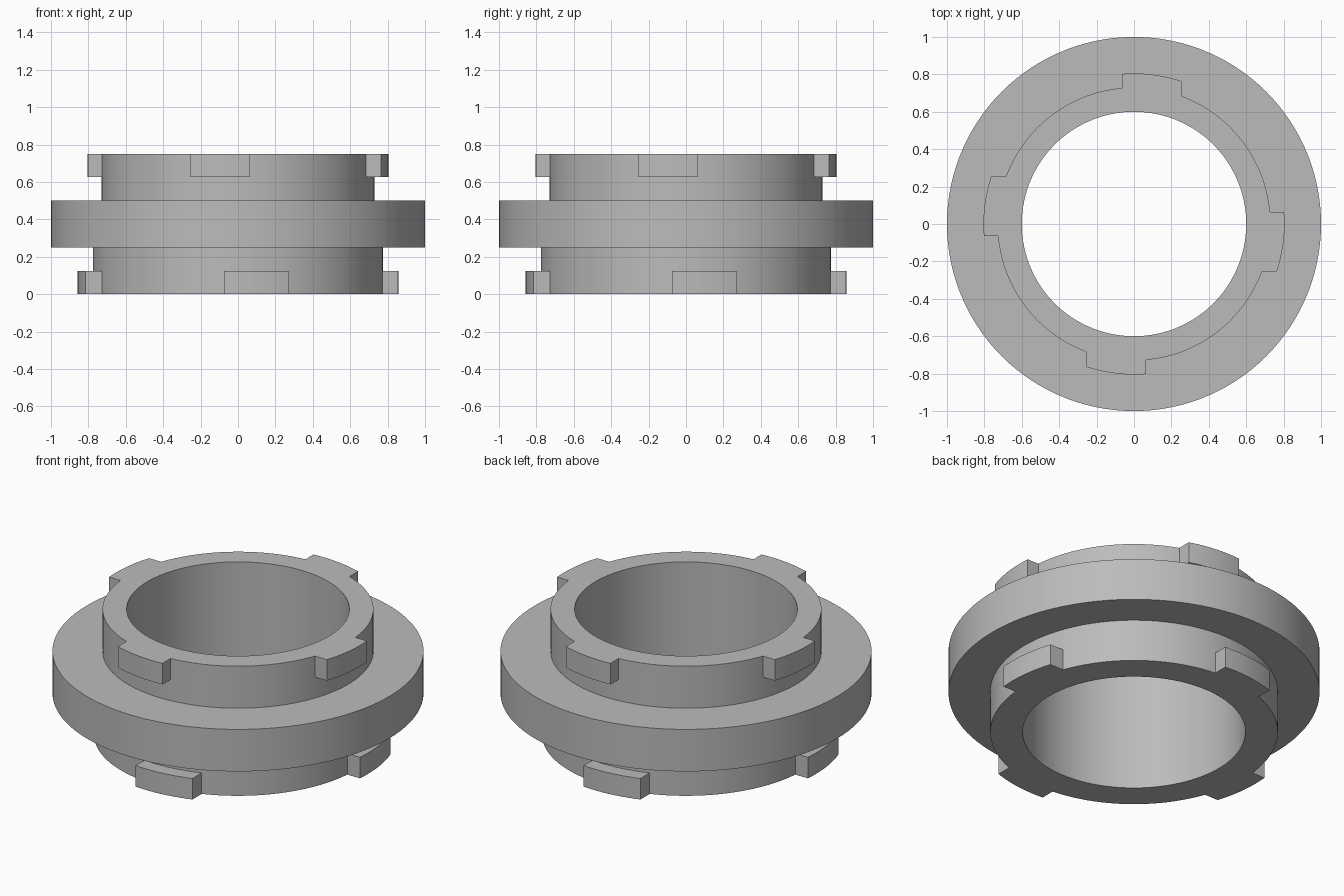
import bpy
import bmesh
from math import asin, sin, cos, radians, tau

cube = bpy.data.objects.get("Cube")
if cube:
    bpy.data.objects.remove(cube)

BORE, FLANGE = 0.6, 1.0


class Neck:
    """A round neck with four parallel-sided bayonet lugs."""

    def __init__(self, radius, lug_radius, left, right):
        self.radius, self.lug_radius = radius, lug_radius
        self.feet = [asin(x / radius) for x in (left, right)]
        self.tips = [asin(x / lug_radius) for x in (left, right)]

    def lug_point(self, angle, inside):
        # radius and angle of the lugged outline in one quarter
        if not inside:
            return self.radius, angle
        (f0, f1), (t0, t1) = self.feet, self.tips
        return self.lug_radius, t0 + (angle - f0) / (f1 - f0) * (t1 - t0)


upper = Neck(0.73, 0.805, -0.255, 0.065)
lower = Neck(0.775, 0.858, -0.075, 0.27)

# Columns of one quarter: regular steps plus a doubled column at each lug side
columns = [(radians(d), None) for d in range(-45, 45, 3)]
for neck in (upper, lower):
    for foot, side in zip(neck.feet, (1, -1)):
        columns += [(foot - side * 1e-7, None), (foot + side * 1e-7, None)]
columns = sorted(a for a, _ in columns)

# Closed cross-section: (height, plain radius or lugged neck)
section = [
    (0.0, BORE), (0.0, lower), (0.125, lower), (0.125, lower.radius),
    (0.25, lower.radius), (0.25, FLANGE), (0.5, FLANGE),
    (0.5, upper.radius), (0.625, upper.radius), (0.625, upper),
    (0.75, upper), (0.75, BORE),
]

# Sweep the section through all four quarters
bm = bmesh.new()
rings = []
for quarter in range(4):
    for angle in columns:
        ring = []
        for z, outline in section:
            r, a = outline, angle
            if isinstance(outline, Neck):
                inside = outline.feet[0] < angle < outline.feet[1]
                r, a = outline.lug_point(angle, inside)
            a += quarter * tau / 4
            ring.append(bm.verts.new((r * sin(a), -r * cos(a), z)))
        rings.append(ring)

for i, ring in enumerate(rings):
    after = rings[(i + 1) % len(rings)]
    for j in range(len(section)):
        k = (j + 1) % len(section)
        bm.faces.new((ring[j], after[j], after[k], ring[k]))

# Weld the doubled columns and clean up
bmesh.ops.remove_doubles(bm, verts=bm.verts, dist=1e-5)
bmesh.ops.recalc_face_normals(bm, faces=bm.faces)
mesh = bpy.data.meshes.new("bayonet_coupling")
bm.to_mesh(mesh)
bm.free()

coupling = bpy.data.objects.new("bayonet_coupling", mesh)
bpy.context.collection.objects.link(coupling)

# Plain grey finish
grey = bpy.data.materials.new("grey")
grey.use_nodes = True
colour = (0.5, 0.5, 0.5, 1)
grey.diffuse_color = colour
grey.node_tree.nodes["Principled BSDF"].inputs["Base Color"].default_value = colour
mesh.materials.append(grey)

bpy.ops.object.select_all(action="DESELECT")
coupling.select_set(True)
bpy.context.view_layer.objects.active = coupling
bpy.ops.object.shade_smooth_by_angle(angle=radians(30))
